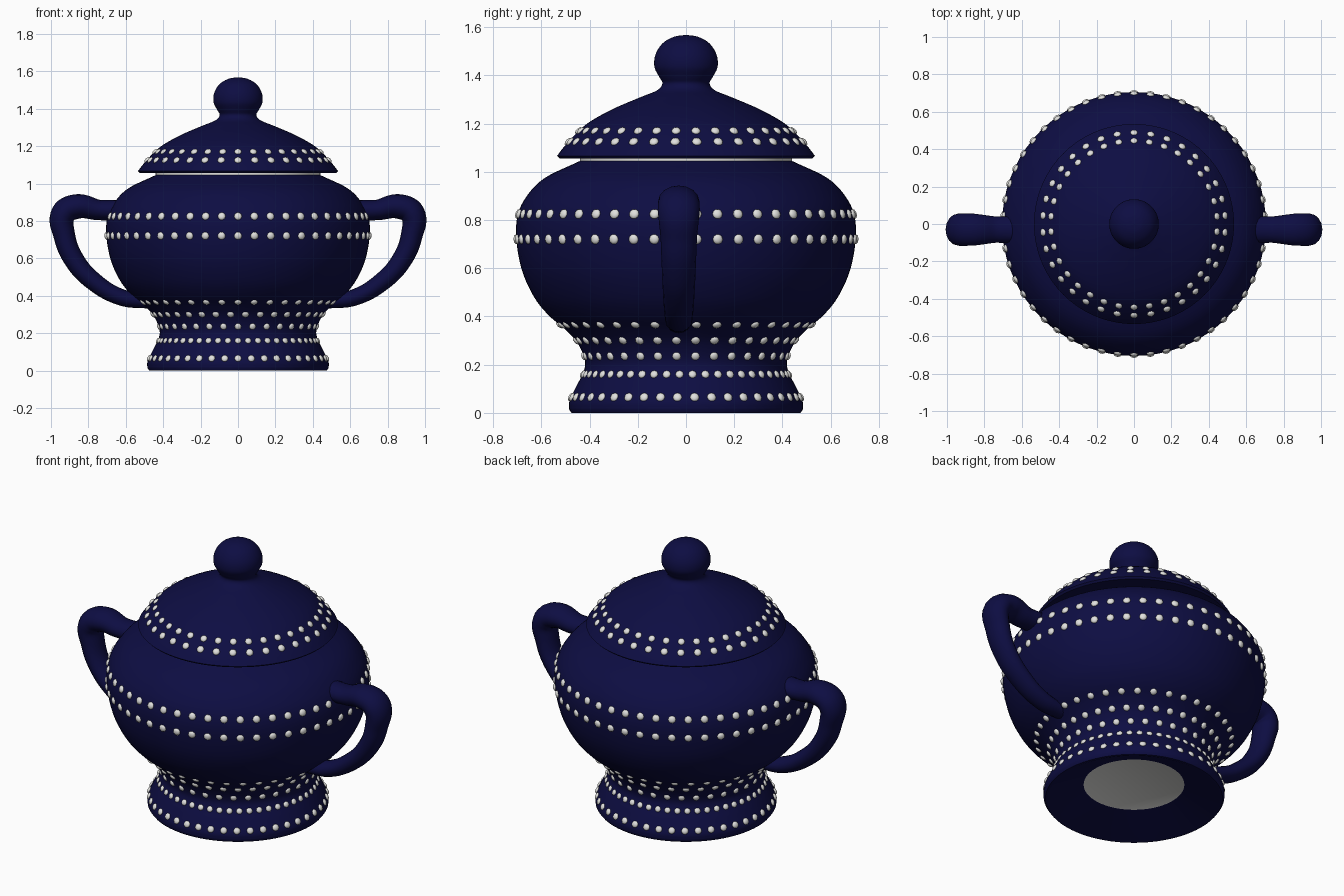
import bpy, bmesh, math
from mathutils import Vector, Matrix

if "Cube" in bpy.data.objects:
    bpy.data.objects.remove(bpy.data.objects["Cube"], do_unlink=True)


def material(name, colour):
    m = bpy.data.materials.new(name)
    m.use_nodes = True
    m.diffuse_color = colour
    m.node_tree.nodes["Principled BSDF"].inputs["Base Color"].default_value = colour
    return m


navy = material("navy glaze", (0.004, 0.004, 0.055, 1))
white = material("white clay", (0.75, 0.75, 0.73, 1))


def spline(points, steps=6):
    """Smooth list of (radius, height) running through the given points."""
    p = [Vector(q) for q in points]
    p = [2 * p[0] - p[1]] + p + [2 * p[-1] - p[-2]]
    out = []
    for a, b, c, d in zip(p, p[1:], p[2:], p[3:]):
        for i in range(steps):
            t = i / steps
            out.append(0.5 * (2 * b + (c - a) * t + (2 * a - 5 * b + 4 * c - d) * t**2
                              + (3 * b - a - 3 * c + d) * t**3))
    return out + [p[-2]]


def finish(name, bm, materials, angle=40):
    mesh = bpy.data.meshes.new(name)
    bm.to_mesh(mesh)
    bm.free()
    ob = bpy.data.objects.new(name, mesh)
    bpy.context.collection.objects.link(ob)
    for m in materials:
        mesh.materials.append(m)
    smooth(ob, angle)
    return ob


def smooth(ob, angle):
    bpy.ops.object.select_all(action='DESELECT')
    ob.select_set(True)
    bpy.context.view_layer.objects.active = ob
    bpy.ops.object.shade_smooth_by_angle(angle=math.radians(angle))


def lathe(name, profile, is_white=None, sides=72):
    bm = bmesh.new()
    verts = [bm.verts.new((r, 0, z)) for r, z in profile]
    edges = [bm.edges.new(pair) for pair in zip(verts, verts[1:])]
    bmesh.ops.spin(bm, geom=verts + edges, cent=(0, 0, 0), axis=(0, 0, 1),
                   angle=math.tau, steps=sides, use_duplicate=False)
    bmesh.ops.remove_doubles(bm, verts=bm.verts, dist=0.0001)
    bmesh.ops.recalc_face_normals(bm, faces=bm.faces)
    if is_white:
        for f in bm.faces:
            c = f.calc_center_median()
            f.material_index = int(is_white(c.xy.length, c.z))
    return finish(name, bm, [navy, white])


def bead_row(name, profile, z, count, size):
    """Ring of flattened beads lying on a turned surface at height z."""
    a, b = next((a, b) for a, b in zip(profile, profile[1:]) if a[1] <= z < b[1])
    r = a[0] + (b[0] - a[0]) * (z - a[1]) / (b[1] - a[1])
    normal = Vector((b[1] - a[1], 0, a[0] - b[0])).normalized()
    tilt = Vector((0, 0, 1)).rotation_difference(normal).to_matrix().to_4x4()
    bm = bmesh.new()
    for i in range(count):
        m = (Matrix.Rotation(math.tau * (i + 0.5) / count, 4, 'Z') @ Matrix.Translation((r, 0, z))
             @ tilt @ Matrix.Diagonal((1, 1, 0.55, 1)))
        bmesh.ops.create_icosphere(bm, subdivisions=2, radius=size, matrix=m)
    finish(name, bm, [white], 80)


# Pot: hollow foot, waist and round bowl in one turned piece
pot_curve = spline([(0.485, 0.015), (0.483, 0.05), (0.455, 0.11), (0.425, 0.17), (0.42, 0.22),
                    (0.45, 0.29), (0.50, 0.345), (0.57, 0.405), (0.63, 0.48), (0.68, 0.59),
                    (0.704, 0.72), (0.698, 0.82), (0.66, 0.90), (0.585, 0.975), (0.44, 1.045)])
lathe("pot", [(0, 0.086), (0.27, 0.086), (0.46, 0)] + [(0.475, 0)] + pot_curve
      + [(0.44, 1.058), (0, 1.058)],
      lambda r, z: (r < 0.27 and z < 0.1) or z > 1.046)

# Lid with a flat underside and a ball knob
lid_curve = spline([(0.535, 1.066), (0.505, 1.105), (0.46, 1.155), (0.40, 1.207), (0.30, 1.262),
                    (0.19, 1.309), (0.12, 1.338), (0.098, 1.366), (0.112, 1.395),
                    (0.131, 1.435), (0.127, 1.485), (0.098, 1.532), (0.05, 1.56), (0, 1.568)])
lathe("lid", [(0, 1.056), (0.525, 1.056)] + lid_curve)

# Bead rows: height, count, bead size
for label, curve, rows in (
        ("foot", pot_curve, ((0.065, 42, 0.019), (0.16, 50, 0.017), (0.235, 34, 0.018),
                             (0.30, 36, 0.019), (0.365, 38, 0.019))),
        ("bowl", pot_curve, ((0.72, 50, 0.021), (0.825, 50, 0.021))),
        ("lid", lid_curve, ((1.125, 34, 0.020), (1.17, 34, 0.019)))):
    for n, (z, count, size) in enumerate(rows):
        bead_row(f"{label}_bead_row_{n + 1}", curve, z, count, size)

# Handles: x, z and thickness along the loop
loop = [(0.60, 0.86, 1.0), (0.74, 0.858, 0.98), (0.86, 0.877, 1.2), (0.932, 0.84, 1.22),
        (0.928, 0.72, 1.05), (0.875, 0.59, 0.98), (0.77, 0.475, 0.9), (0.62, 0.39, 0.8),
        (0.48, 0.37, 0.7)]
for name, side in (("left_handle", 1), ("right_handle", -1)):
    curve = bpy.data.curves.new(name, 'CURVE')
    curve.dimensions = '3D'
    curve.bevel_depth = 0.055
    curve.bevel_resolution = 6
    curve.resolution_u = 8
    curve.use_fill_caps = True
    path = curve.splines.new('BEZIER')
    path.bezier_points.add(len(loop) - 1)
    for point, (x, z, r) in zip(path.bezier_points, loop):
        point.co = (x * side, 0, z)
        point.radius = r
        point.handle_left_type = point.handle_right_type = 'AUTO'
    curve.materials.append(navy)
    ob = bpy.data.objects.new(name, curve)
    bpy.context.collection.objects.link(ob)
    ob.scale.y = 1.3
    ob.location.y = -0.03
    bpy.ops.object.select_all(action='DESELECT')
    ob.select_set(True)
    bpy.context.view_layer.objects.active = ob
    bpy.ops.object.convert(target='MESH')
    smooth(bpy.context.object, 50)
